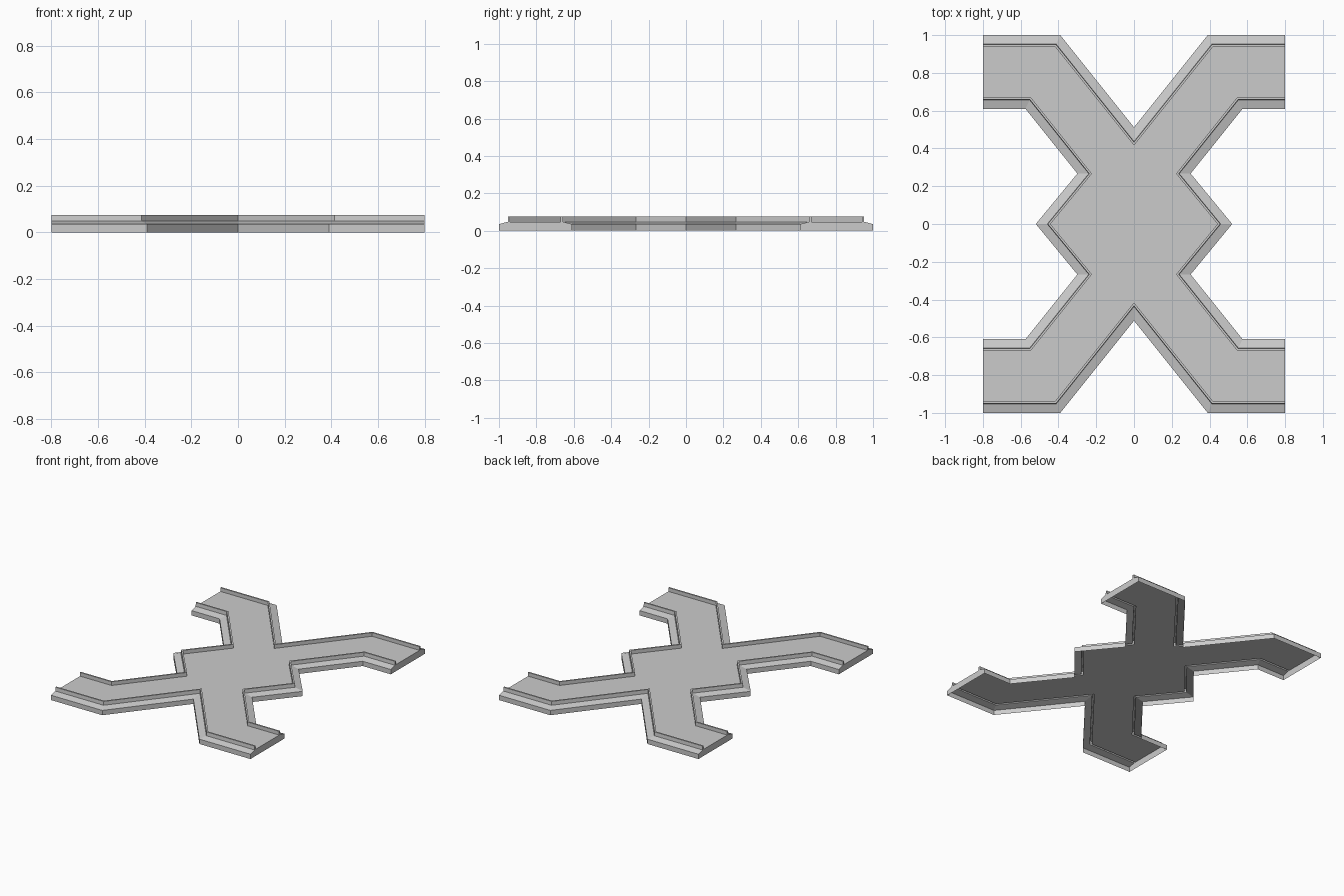
import bpy
import bmesh
from mathutils import Vector

cube = bpy.data.objects.get("Cube")
if cube:
    bpy.data.objects.remove(cube, do_unlink=True)

grey = bpy.data.materials.new("plain grey")
grey.use_nodes = True
COLOUR = (0.6, 0.6, 0.6, 1)
grey.diffuse_color = COLOUR
grey.node_tree.nodes["Principled BSDF"].inputs["Base Color"].default_value = COLOUR

# Outline: one quarter, mirrored to a half, then turned half way round
END_X = 0.8
quarter = [(0.52, 0), (0.30, 0.267), (0.575, 0.61), (END_X, 0.61),
           (END_X, 1.0), (0.39, 1.0), (0, 0.512)]
half = quarter + [(-x, y) for x, y in reversed(quarter[:-1])]
outline = [Vector(p) for p in half + [(-x, -y) for x, y in half[1:-1]]]
COUNT = len(outline)


def is_end(i):
    """True for the straight edges that close the four arms."""
    a, b = outline[i], outline[(i + 1) % COUNT]
    return abs(a.x - b.x) < 1e-5 and abs(abs(a.x) - END_X) < 1e-5


def inset_ring(inset, z):
    """Outline moved inward by a mitred inset; arm ends stay in place."""
    ring = []
    for i, p in enumerate(outline):
        d1 = (p - outline[i - 1]).normalized()
        d2 = (outline[(i + 1) % COUNT] - p).normalized()
        o1 = 0 if is_end((i - 1) % COUNT) else inset
        o2 = 0 if is_end(i) else inset
        n1, n2 = Vector((-d1.y, d1.x)), Vector((-d2.y, d2.x))
        det = n1.x * n2.y - n1.y * n2.x
        ring.append(Vector((p.x + (o1 * n2.y - o2 * n1.y) / det,
                            p.y + (n1.x * o2 - n2.x * o1) / det, z)))
    return ring


def build(name, profile, close_ends=False, cap_ends=False, fill=False):
    """Sweep a profile of (inset, height) pairs round the outline."""
    bm = bmesh.new()
    rings = [[bm.verts.new(v) for v in inset_ring(*p)] for p in profile]
    for low, high in zip(rings, rings[1:]):
        for i in range(COUNT):
            j = (i + 1) % COUNT
            if close_ends or not is_end(i):
                bm.faces.new((low[i], low[j], high[j], high[i]))
    if cap_ends:
        for i in range(COUNT):
            if is_end(i):
                bm.faces.new([r[i] for r in reversed(rings)])
                bm.faces.new([r[(i + 1) % COUNT] for r in rings])
    if fill:
        bm.faces.new(rings[-1])
    bm.normal_update()
    mesh = bpy.data.meshes.new(name)
    bm.to_mesh(mesh)
    bm.free()
    mesh.materials.append(grey)
    obj = bpy.data.objects.new(name, mesh)
    bpy.context.collection.objects.link(obj)


FLOOR_Z, TOP_Z = 0.048, 0.075
RIM_OUT, RIM_IN = 0.047, 0.06

# Outer skirt with its sloped shoulder, closed at the arm ends
build("skirt", [(0, 0), (0, 0.035), (RIM_OUT, FLOOR_Z)], close_ends=True)

# Thin raised rim along the long edges, hollow underneath
build("rim", [(RIM_OUT, FLOOR_Z), (RIM_OUT + 0.002, TOP_Z),
              (RIM_IN, TOP_Z), (RIM_IN, FLOOR_Z)], cap_ends=True)

# Flat floor between the rims
build("floor", [(RIM_IN, FLOOR_Z)], fill=True)
